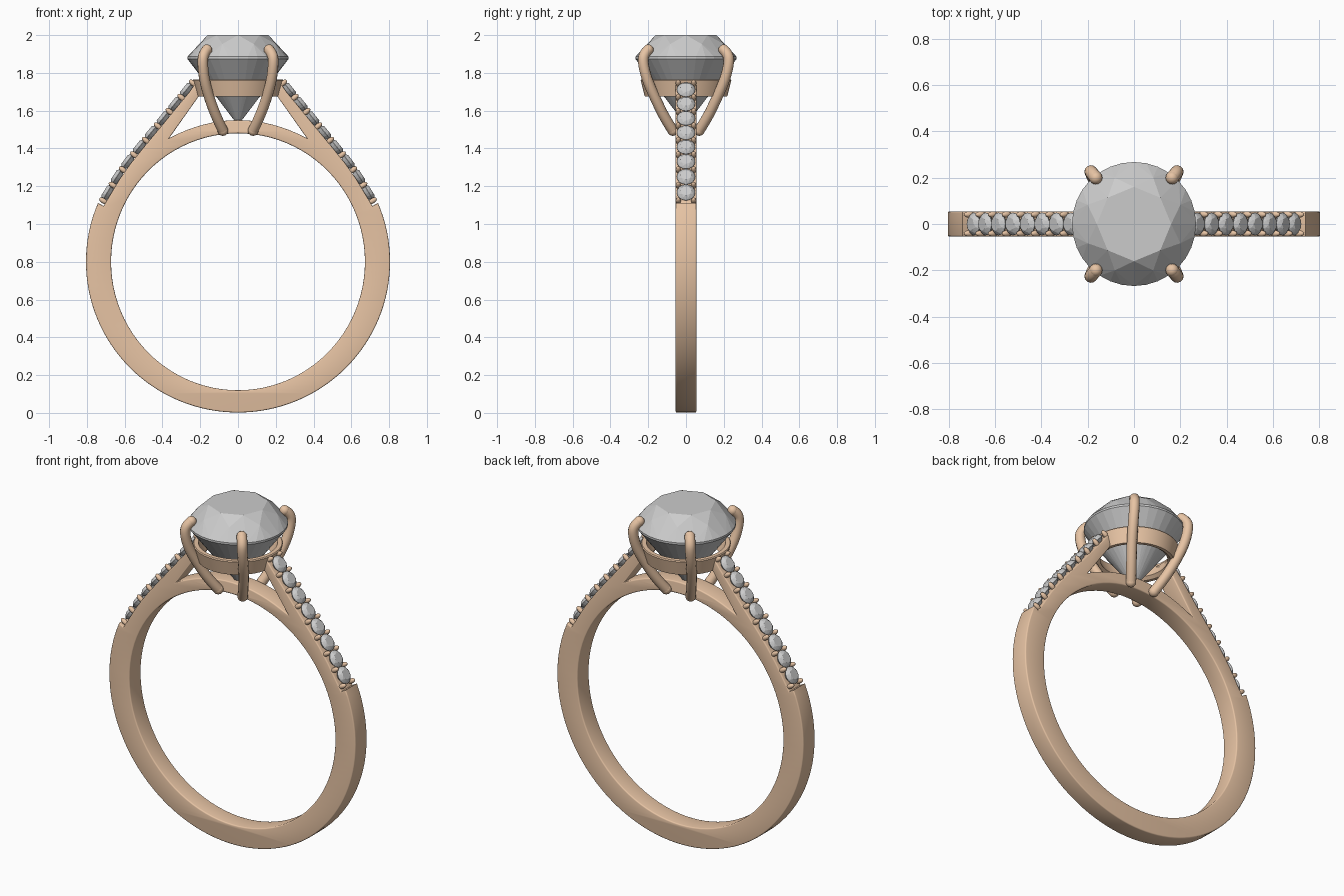
import bpy, bmesh, math
from mathutils import Vector, Matrix

if "Cube" in bpy.data.objects:
    bpy.data.objects.remove(bpy.data.objects["Cube"])

gold = bpy.data.materials.new("rose_gold")
gold.diffuse_color = (0.80, 0.55, 0.37, 1)
gold.use_nodes = True
gold.node_tree.nodes["Principled BSDF"].inputs["Base Color"].default_value = gold.diffuse_color


def link(name, data, mat=None):
    ob = bpy.data.objects.new(name, data)
    bpy.context.collection.objects.link(ob)
    if mat and not data.materials:
        data.materials.append(mat)
    return ob


def select(ob):
    bpy.ops.object.select_all(action='DESELECT')
    ob.select_set(True)
    bpy.context.view_layer.objects.active = ob


def finish(ob, angle=35):
    """Turn a curve into a welded mesh and shade it smooth by angle."""
    select(ob)
    if ob.type == 'CURVE':
        bpy.ops.object.convert(target='MESH')
        ob = bpy.context.object
    bm = bmesh.new()
    bm.from_mesh(ob.data)
    bmesh.ops.remove_doubles(bm, verts=bm.verts, dist=0.0002)
    bmesh.ops.recalc_face_normals(bm, faces=bm.faces)
    bm.to_mesh(ob.data)
    bm.free()
    bpy.ops.object.shade_smooth_by_angle(angle=math.radians(angle))


def ring(n, r, z, phase=0.0):
    return [(r * math.cos(2 * math.pi * (i + phase) / n),
             r * math.sin(2 * math.pi * (i + phase) / n), z) for i in range(n)]


def brilliant(name, girdle):
    """Round brilliant of girdle radius 1: convex hull of its corner rings."""
    pts = (ring(8, 0.60, 0.42) + ring(8, 0.81, 0.255, 0.5)
           + ring(girdle, 1, 0.02) + ring(girdle, 1, -0.02)
           + ring(8, 0.24, -0.96, 0.5) + [(0, 0, -1.25)])
    bm = bmesh.new()
    for p in pts:
        bm.verts.new(p)
    bmesh.ops.convex_hull(bm, input=bm.verts)
    bmesh.ops.dissolve_limit(bm, angle_limit=0.02, verts=bm.verts, edges=bm.edges)
    bmesh.ops.recalc_face_normals(bm, faces=bm.faces)
    me = bpy.data.meshes.new(name)
    bm.to_mesh(me)
    bm.free()
    return me


# Centre stone
stone = link("centre_stone", brilliant("centre_stone", 32))
stone.location = (0, 0, 1.88)
stone.scale = (0.268, 0.268, 0.286)

# Line of the shoulder stones (x, z), from low to high
line = [Vector(p) for p in ((0.692, 1.167), (0.642, 1.25), (0.585, 1.331), (0.523, 1.408),
                            (0.460, 1.484), (0.397, 1.56), (0.335, 1.636), (0.273, 1.711))]
normals = []
for i in range(8):
    t = line[min(i + 1, 7)] - line[max(i - 1, 0)]
    normals.append(Vector((t.y, -t.x)).normalized())

# Band with shoulders: right half outline, mirrored, plus the finger hole
half = []
for i in range(41):
    a = math.radians(-90 + 113 * i / 40)
    half.append((0.805 * math.cos(a), 0.80 + 0.798 * math.sin(a)))
half += [(0.712, 1.095)]
half += [tuple(p - n * 0.02) for p, n in zip(line, normals)]
half += [(0.225, 1.745), (0.195, 1.745), (0.205, 1.68), (0.364, 1.455)]
half += [(0.364 * k / 8, 1.55 - 0.095 * (k / 8) ** 2) for k in range(7, -1, -1)]
outline = half + [(-x, z) for x, z in half[-2:0:-1]]
hole = [(x, z + 0.80) for x, z, _ in
        ((0.672 * math.sin(2 * math.pi * i / 96), 0.68 * math.cos(2 * math.pi * i / 96), 0)
         for i in range(96))]
cu = bpy.data.curves.new("band", 'CURVE')
cu.dimensions = '2D'
cu.fill_mode = 'BOTH'
cu.extrude = 0.048
cu.bevel_depth = 0.007
cu.bevel_resolution = 2
cu.offset = -0.007
for pts in (outline, hole):
    sp = cu.splines.new('POLY')
    sp.points.add(len(pts) - 1)
    for q, (x, z) in zip(sp.points, pts):
        q.co = (x, z, 0, 1)
    sp.use_cyclic_u = True
band = link("band", cu, gold)
band.rotation_euler = (math.pi / 2, 0, 0)
finish(band)

# Collar under the centre stone: lathed section
section = [(0.200, 1.675), (0.218, 1.675), (0.240, 1.76), (0.236, 1.766), (0.212, 1.766), (0.18, 1.69)]
bm = bmesh.new()
rows = [[bm.verts.new(p) for p in ring(64, r, z)] for r, z in section]
for a, b in zip(rows, rows[1:] + rows[:1]):
    for i in range(64):
        j = (i + 1) % 64
        bm.faces.new((a[i], a[j], b[j], b[i]))
me = bpy.data.meshes.new("collar")
bm.to_mesh(me)
bm.free()
finish(link("collar", me, gold))

# Four claws with rounded ends
path = [(0.08, 0.07, 1.495), (0.112, 0.112, 1.56), (0.150, 0.160, 1.66), (0.178, 0.205, 1.76),
        (0.188, 0.228, 1.85), (0.184, 0.224, 1.90), (0.165, 0.20, 1.922)]
for sx in (-1, 1):
    for sy in (-1, 1):
        name = ("right" if sx > 0 else "left") + ("_back" if sy > 0 else "_front") + "_claw"
        pts = [(sx * x, sy * y, z) for x, y, z in path]
        cu = bpy.data.curves.new(name, 'CURVE')
        cu.dimensions = '3D'
        cu.bevel_depth = 0.028
        cu.bevel_resolution = 4
        sp = cu.splines.new('NURBS')
        sp.points.add(len(pts) - 1)
        for q, p in zip(sp.points, pts):
            q.co = (*p, 1)
        sp.order_u = 3
        sp.use_endpoint_u = True
        sp.resolution_u = 6
        finish(link(name, cu, gold), 60)
        for end, p in (("foot", pts[0]), ("tip", pts[-1])):
            bm = bmesh.new()
            bmesh.ops.create_uvsphere(bm, u_segments=16, v_segments=10, radius=0.0285)
            me = bpy.data.meshes.new(name + "_" + end)
            bm.to_mesh(me)
            bm.free()
            ob = link(name + "_" + end, me, gold)
            ob.location = p
            finish(ob, 60)

# Shoulder stones and the beads that hold them
small = brilliant("shoulder_stone", 16)
bm = bmesh.new()
bmesh.ops.create_uvsphere(bm, u_segments=12, v_segments=8, radius=1)
bead = bpy.data.meshes.new("bead")
bm.to_mesh(bead)
bm.free()
bead.polygons.foreach_set("use_smooth", [True] * len(bead.polygons))
step0, step1 = (line[1] - line[0]) / 2, (line[7] - line[6]) / 2
gaps = [line[0] - step0] + [(a + b) / 2 for a, b in zip(line, line[1:])] + [line[7] + step1]
for sx in (-1, 1):
    side = "right" if sx > 0 else "left"

    def place(name, me, p, n, y, scale, mat=None):
        ob = link(name, me, mat)
        turn = Vector((sx * n.x, 0, n.y)).to_track_quat('Z', 'Y').to_matrix().to_4x4()
        ob.matrix_world = (Matrix.Translation((sx * p.x, y, p.y)) @ turn
                           @ Matrix.Diagonal((*scale, 1)))

    for i in range(8):
        place(f"{side}_shoulder_stone_{i}", small, line[i], normals[i], 0, (0.049, 0.049, 0.045))
    for i, p in enumerate(gaps):
        n = normals[min(i, 7)]
        for y in (-0.041, 0.041):
            place(f"{side}_bead_{i}", bead, p - n * 0.006, n, y, (0.014, 0.014, 0.026), gold)
